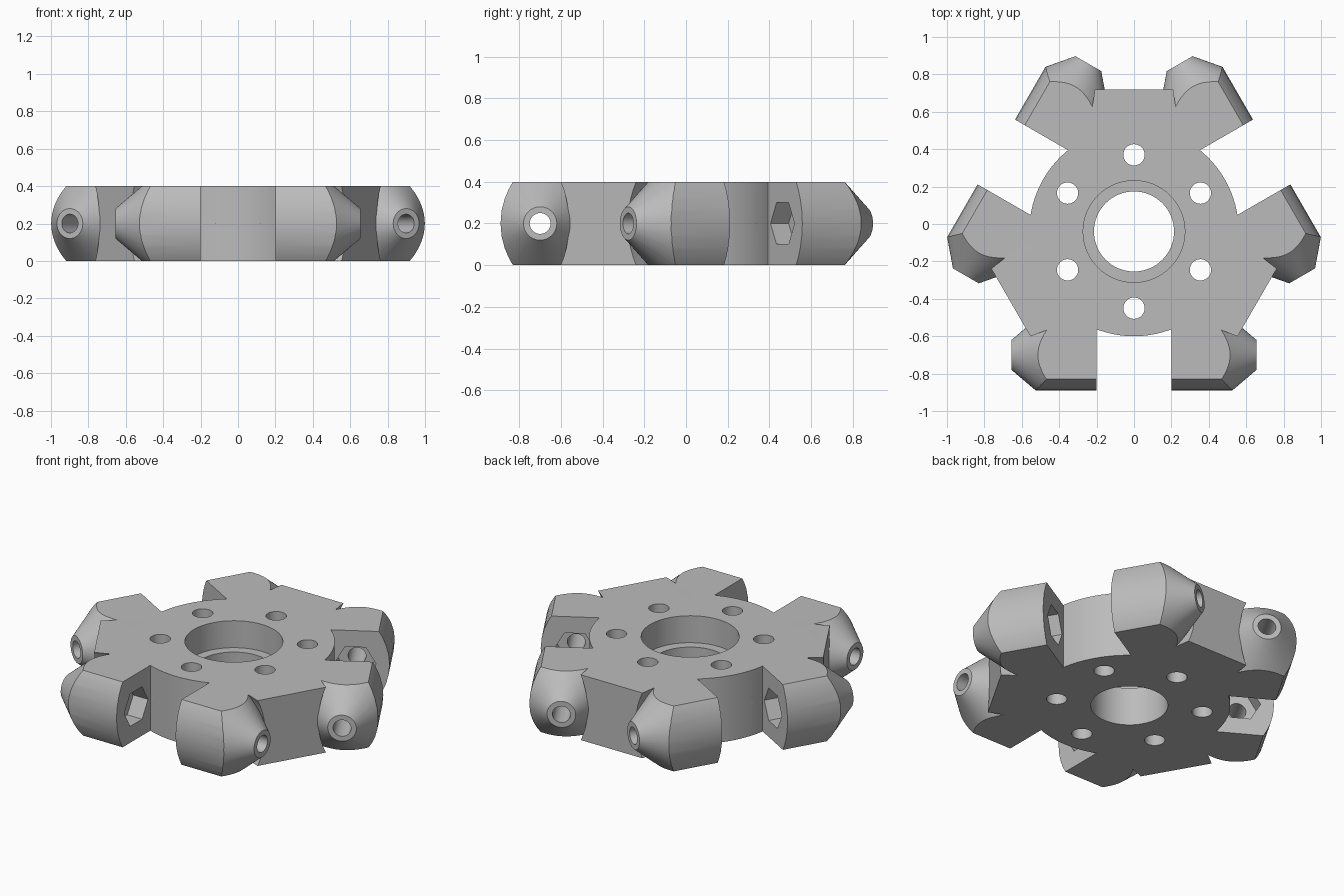
import bpy, bmesh
from math import sin, cos, pi, radians
from mathutils import Matrix, Vector

if "Cube" in bpy.data.objects:
    bpy.data.objects.remove(bpy.data.objects["Cube"], do_unlink=True)

H = 0.4            # thickness
MID = H / 2
AXIS_Y = -0.66     # lug axis, measured from the hub centre
SLOT = 0.2         # half width of a slot


def loft(name, rings, matrix=Matrix()):
    """Closed solid through rings of equal point count."""
    bm = bmesh.new()
    loops = [[bm.verts.new(matrix @ Vector(p)) for p in r] for r in rings]
    for a, b in zip(loops, loops[1:]):
        n = len(a)
        for i in range(n):
            j = (i + 1) % n
            bm.faces.new((a[i], a[j], b[j], b[i]))
    bm.faces.new(loops[0])
    bm.faces.new(loops[-1])
    bmesh.ops.recalc_face_normals(bm, faces=bm.faces)
    mesh = bpy.data.meshes.new(name)
    bm.to_mesh(mesh)
    bm.free()
    ob = bpy.data.objects.new(name, mesh)
    bpy.context.scene.collection.objects.link(ob)
    return ob


def combine(target, tool, op):
    """Apply a boolean and discard the tool."""
    mod = target.modifiers.new("boolean", 'BOOLEAN')
    mod.object, mod.operation, mod.solver = tool, op, 'EXACT'
    dg = bpy.context.evaluated_depsgraph_get()
    dg.update()
    mesh = bpy.data.meshes.new_from_object(target.evaluated_get(dg))
    target.modifiers.clear()
    target.data = mesh
    bpy.data.objects.remove(tool, do_unlink=True)


def upright(r, z, n=64, x=0, y=0):
    return [(x + r * cos(2 * pi * i / n), y + r * sin(2 * pi * i / n), z) for i in range(n)]


def sideways(r, x, n=64):
    return [(x, AXIS_Y + r * cos(2 * pi * i / n), MID + r * sin(2 * pi * i / n)) for i in range(n)]


def arc(y_edge, sag, n=10):
    """Shallow arc in y over the full height, bulging by sag."""
    rad = (MID ** 2 + sag ** 2) / (2 * abs(sag))
    out = []
    for i in range(n + 1):
        z = MID * sin(pi * (i / n - 0.5))
        bulge = (rad ** 2 - z ** 2) ** 0.5 - rad + abs(sag)
        out.append((y_edge + (bulge if sag > 0 else -bulge), MID + z))
    return out


def placements():
    """Three sectors, each with a mirrored pair."""
    for k in range(3):
        turn = Matrix.Rotation(radians(120 * k), 4, 'Z')
        for side in (1, -1):
            yield turn @ Matrix.Diagonal((side, 1, 1, 1))


def lug(m):
    prof = arc(-0.79, -0.06) + [(-0.36, H), (-0.36, 0)]
    solid = loft("lug", [[(x, y, z) for y, z in prof] for x in (SLOT, 0.7)], m)
    cone = loft("cone", [sideways(0.08 + 0.85 * (0.655 - x), x) for x in (0.1, 0.655)], m)
    combine(solid, cone, 'INTERSECT')
    return solid


def notch(m):
    rings = []
    for x in (0.3, 0.8):
        prof = arc(-0.52 - 0.4 * (x - 0.45), 0.05)
        prof = [(prof[0][0], -0.1)] + prof + [(prof[-1][0], H + 0.1), (-1.1, H + 0.1), (-1.1, -0.1)]
        rings.append([(x, y, z) for y, z in prof])
    return loft("notch", rings, m)


# Six-sided plate: long edges between slots, short ones across them
corners = []
for k in range(3):
    m = Matrix.Rotation(radians(120 * k), 4, 'Z')
    half = (0.76 - 0.66 * 0.5) / cos(radians(30))
    corners += [m @ Vector((s * half, -0.66, 0)) for s in (-1, 1)]
wheel = loft("wheel_hub", [[(c.x, c.y, z) for c in corners] for z in (0, H)])

# Slots, then the round centre
for k in range(3):
    m = Matrix.Rotation(radians(120 * k), 4, 'Z')
    box = [(-SLOT, -1.2), (SLOT, -1.2), (SLOT, -0.35), (-SLOT, -0.35)]
    combine(wheel, loft("slot", [[(x, y, z) for x, y in box] for z in (-0.1, H + 0.1)], m), 'DIFFERENCE')
combine(wheel, loft("disc", [upright(0.56, z, 96) for z in (0, H)]), 'UNION')

# Clearance around the cones, then the lugs
for m in placements():
    combine(wheel, notch(m), 'DIFFERENCE')
for m in placements():
    combine(wheel, lug(m), 'UNION')

# Axle holes with hexagonal nut pockets
for m in placements():
    combine(wheel, loft("axle_hole", [sideways(0.05, x, 32) for x in (0.15, 0.75)], m), 'DIFFERENCE')
    combine(wheel, loft("nut_pocket", [sideways(0.115, x, 6) for x in (0.12, 0.3)], m), 'DIFFERENCE')

# Centre bore, counterbore and bolt circle
combine(wheel, loft("bore", [upright(0.214, z) for z in (-0.1, H + 0.1)]), 'DIFFERENCE')
combine(wheel, loft("counterbore", [upright(0.272, z) for z in (H - 0.165, H + 0.1)]), 'DIFFERENCE')
for k in range(6):
    a = radians(30 + 60 * k)
    hole = [upright(0.057, z, 32, 0.41 * cos(a), 0.41 * sin(a)) for z in (-0.1, H + 0.1)]
    combine(wheel, loft("bolt_hole", hole), 'DIFFERENCE')

# Clean up and place
bm = bmesh.new()
bm.from_mesh(wheel.data)
bmesh.ops.remove_doubles(bm, verts=bm.verts, dist=0.0002)
bmesh.ops.translate(bm, verts=bm.verts, vec=(0, -0.04, 0))
bm.to_mesh(wheel.data)
bm.free()

# Material
grey = bpy.data.materials.new("plain grey")
grey.use_nodes = True
colour = (0.5, 0.5, 0.5, 1)
grey.diffuse_color = colour
grey.node_tree.nodes["Principled BSDF"].inputs["Base Color"].default_value = colour
wheel.data.materials.clear()
wheel.data.materials.append(grey)

bpy.ops.object.select_all(action='DESELECT')
wheel.select_set(True)
bpy.context.view_layer.objects.active = wheel
bpy.ops.object.shade_smooth_by_angle(angle=radians(25))
